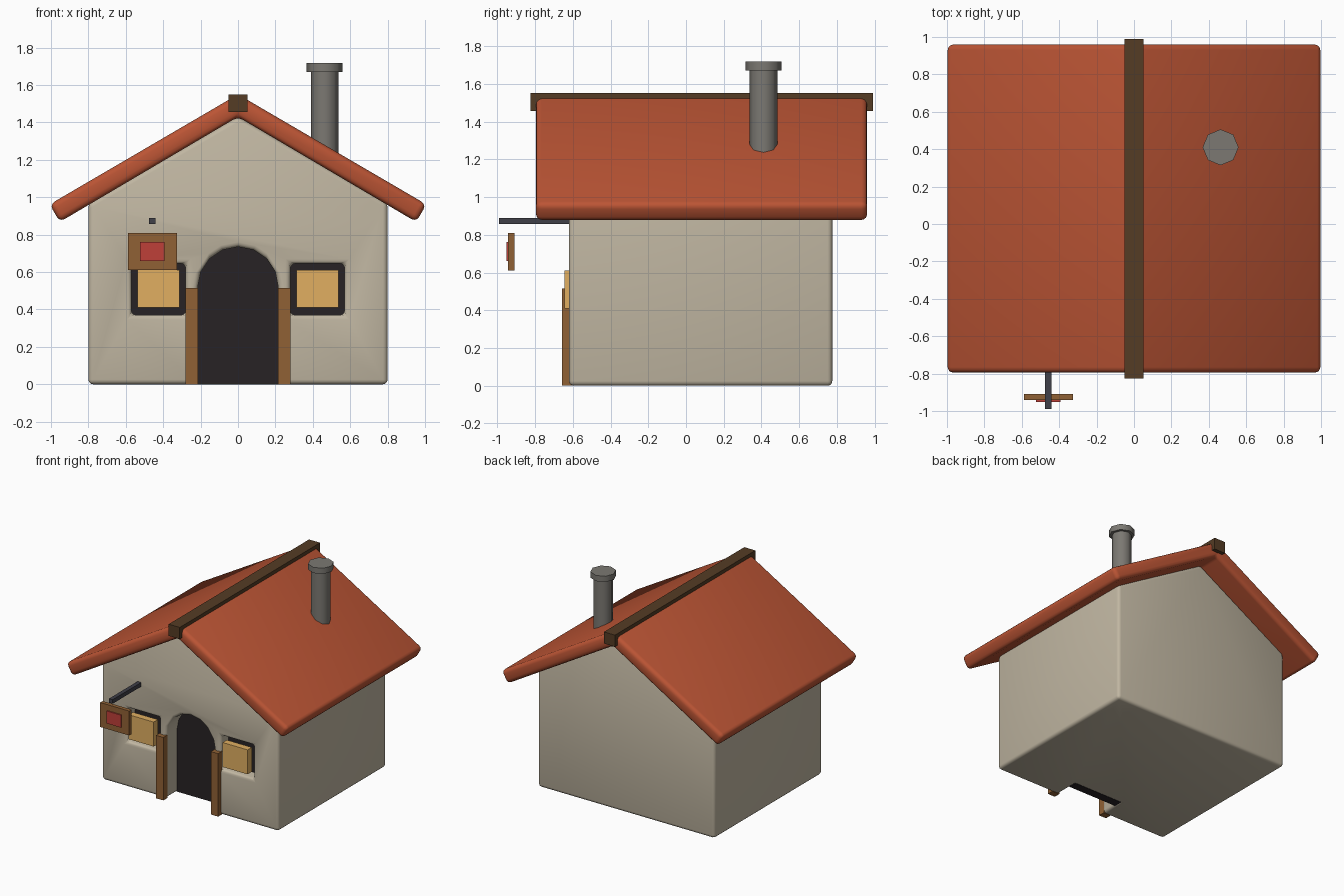
import bpy, bmesh, math

if "Cube" in bpy.data.objects:
    bpy.data.objects.remove(bpy.data.objects["Cube"])

def material(name, rgb):
    m = bpy.data.materials.new(name)
    m.diffuse_color = (*rgb, 1)
    m.use_nodes = True
    m.node_tree.nodes["Principled BSDF"].inputs["Base Color"].default_value = m.diffuse_color
    return m

PLASTER = material("plaster", (0.53, 0.47, 0.36))
TILE = material("tile", (0.50, 0.09, 0.035))
WOOD = material("wood", (0.28, 0.12, 0.035))
DARK_WOOD = material("dark_wood", (0.09, 0.045, 0.018))
DARK = material("dark", (0.02, 0.016, 0.018))
GLOW = material("glow", (0.75, 0.43, 0.12))
RED = material("red", (0.52, 0.05, 0.04))
IRON = material("iron", (0.05, 0.05, 0.065))
STONE = material("stone", (0.20, 0.19, 0.17))

def prism(name, profile, y0, y1, mat=None):
    """Extrude an x-z profile from y0 to y1."""
    bm = bmesh.new()
    face = bm.faces.new([bm.verts.new((x, y0, z)) for x, z in profile])
    ext = bmesh.ops.extrude_face_region(bm, geom=[face])
    for v in ext["geom"]:
        if isinstance(v, bmesh.types.BMVert):
            v.co.y = y1
    bmesh.ops.recalc_face_normals(bm, faces=bm.faces)
    me = bpy.data.meshes.new(name)
    bm.to_mesh(me)
    bm.free()
    ob = bpy.data.objects.new(name, me)
    bpy.context.collection.objects.link(ob)
    if mat:
        me.materials.append(mat)
    return ob

def box(name, x0, x1, y0, y1, z0, z1, mat=None):
    return prism(name, [(x0, z0), (x1, z0), (x1, z1), (x0, z1)], y0, y1, mat)

def arch(name, r, z0, spring, y0, y1, mat=None):
    top = [(r * math.cos(math.pi * i / 8), spring + r * math.sin(math.pi * i / 8)) for i in range(9)]
    return prism(name, [(-r, z0), (r, z0)] + top, y0, y1, mat)

def activate(ob):
    bpy.ops.object.select_all(action='DESELECT')
    ob.select_set(True)
    bpy.context.view_layer.objects.active = ob

def finish(ob, width, cutters=()):
    """Cut openings, round the edges and shade smooth."""
    activate(ob)
    for c in cutters:
        m = ob.modifiers.new("cut", 'BOOLEAN')
        m.operation, m.solver, m.object = 'DIFFERENCE', 'EXACT', c
        bpy.ops.object.modifier_apply(modifier=m.name)
    b = ob.modifiers.new("round", 'BEVEL')
    b.width, b.segments, b.limit_method, b.angle_limit = width, 3, 'ANGLE', math.radians(40)
    bpy.ops.object.modifier_apply(modifier=b.name)
    bpy.ops.object.shade_smooth_by_angle(angle=math.radians(35))
    for c in cutters:
        bpy.data.objects.remove(c)

# Walls with door and window recesses
walls = prism("walls", [(-0.8, 0), (0.8, 0), (0.8, 0.965), (0, 1.43), (-0.8, 0.965)], -0.62, 0.775, PLASTER)
cuts = [arch("door_cutter", 0.215, -0.1, 0.52, -0.8, -0.42)]
for s in (-1, 1):
    x = s * 0.425
    cuts.append(box("window_cutter", x - 0.145, x + 0.145, -0.8, -0.48, 0.37, 0.645))
finish(walls, 0.025, cuts)

# Dark doorway
arch("doorway", 0.22, 0.004, 0.52, -0.48, -0.41, DARK)

# Windows and door posts, one on each side
for s, side in ((-1, "left"), (1, "right")):
    x = s * 0.425
    box("window_back_" + side, x - 0.15, x + 0.15, -0.52, -0.47, 0.365, 0.65, DARK)
    box("window_pane_" + side, x - 0.113, x + 0.113, -0.645, -0.59, 0.41, 0.61, GLOW)
    x = s * 0.248
    box("door_post_" + side, x - 0.033, x + 0.033, -0.658, -0.605, 0, 0.515, WOOD)

# Roof and ridge beam
roof = prism("roof", [(0, 1.43), (0.953, 0.868), (1.007, 0.962), (0, 1.55), (-1.007, 0.962), (-0.953, 0.868)],
             -0.795, 0.96, TILE)
finish(roof, 0.03)
box("ridge_beam", -0.05, 0.05, -0.825, 0.99, 1.455, 1.55, DARK_WOOD)

# Chimney
for name, r, z0, z1 in (("chimney", 0.074, 1.15, 1.69), ("chimney_cap", 0.096, 1.67, 1.717)):
    bpy.ops.mesh.primitive_cylinder_add(vertices=8, radius=r, depth=z1 - z0, location=(0.463, 0.41, (z0 + z1) / 2))
    ob = bpy.context.object
    ob.name = name
    ob.data.materials.append(STONE)
    bpy.ops.object.shade_smooth_by_angle(angle=math.radians(50))

# Hanging sign
box("sign_bracket", -0.475, -0.442, -0.99, -0.615, 0.857, 0.89, IRON)
box("sign_board", -0.588, -0.325, -0.942, -0.91, 0.61, 0.81, WOOD)
box("sign_panel", -0.523, -0.393, -0.952, -0.935, 0.66, 0.762, RED)
